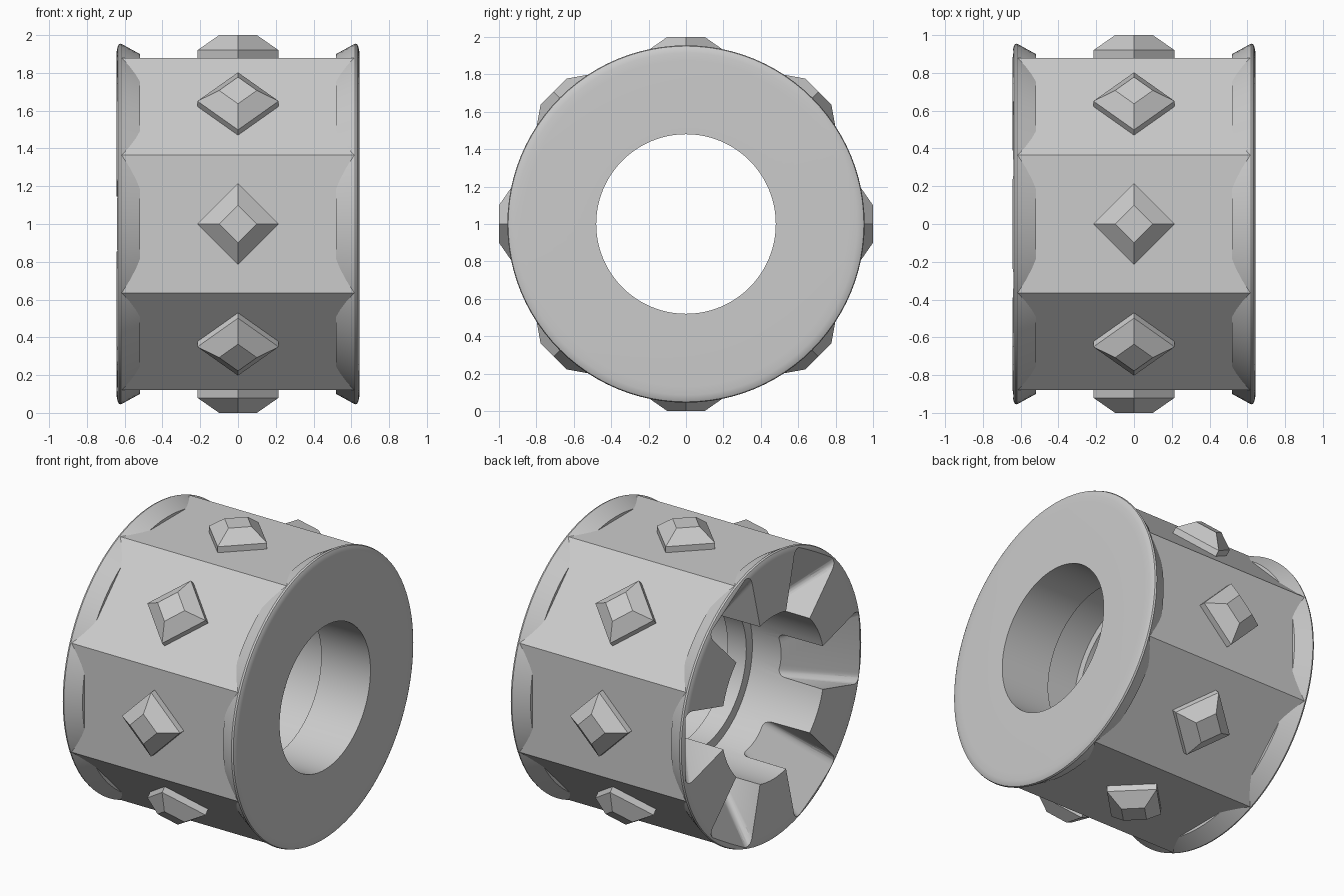
import bpy, bmesh, math
from mathutils import Matrix, Vector

cube = bpy.data.objects.get("Cube")
if cube:
    bpy.data.objects.remove(cube, do_unlink=True)

grey = bpy.data.materials.new("plain grey")
grey.use_nodes = True
grey.diffuse_color = (0.6, 0.6, 0.6, 1)
grey.node_tree.nodes["Principled BSDF"].inputs["Base Color"].default_value = (0.6, 0.6, 0.6, 1)

CENTRE = Vector((0, 0, 1))
SIDES = 8
SPOKES = 6


def add_object(name, bm):
    bmesh.ops.recalc_face_normals(bm, faces=bm.faces)
    mesh = bpy.data.meshes.new(name)
    bm.to_mesh(mesh)
    bm.free()
    mesh.materials.append(grey)
    obj = bpy.data.objects.new(name, mesh)
    obj.location = CENTRE
    bpy.context.collection.objects.link(obj)
    return obj


def around(turn):
    """Rotate about the axle by a fraction of a turn, starting from straight up."""
    return Matrix.Rotation(turn * math.tau, 4, 'X')


def lathe(name, profile, steps, turn=0.0):
    """Spin a closed (x, radius) profile about the axle."""
    bm = bmesh.new()
    rings = []
    for s in range(steps):
        a = math.tau * (s + turn) / steps
        rings.append([bm.verts.new((x, r * math.sin(a), r * math.cos(a))) for x, r in profile])
    n = len(profile)
    for s in range(steps):
        p, q = rings[s], rings[(s + 1) % steps]
        for k in range(n):
            bm.faces.new((p[k], p[(k + 1) % n], q[(k + 1) % n], q[k]))
    return add_object(name, bm)


def carve(obj, cutter):
    """Subtract the cutter and keep the result as plain mesh."""
    cut = obj.modifiers.new("pockets", 'BOOLEAN')
    cut.operation = 'DIFFERENCE'
    cut.solver = 'EXACT'
    cut.object = cutter
    bpy.context.view_layer.update()
    graph = bpy.context.evaluated_depsgraph_get()
    baked = bpy.data.meshes.new_from_object(obj.evaluated_get(graph))
    obj.modifiers.clear()
    obj.data = baked


# Core with flared flanges, rounded rims and a bore holding an inner collar
rim = [(0.52, 0.87), (0.52, 0.90), (0.62, 0.955), (0.631, 0.951),
       (0.638, 0.937), (0.642, 0.915), (0.644, 0.87)]
left_rim = [(-x, r) for x, r in reversed(rim)]
bore = [(0.644, 0.48), (0.28, 0.48), (0.28, 0.53), (0.03, 0.53), (0.03, 0.48),
        (-0.11, 0.48), (-0.11, 0.545), (-0.644, 0.545)]
core = lathe("wheel_core", rim + bore + left_rim, 96)

# Eight-sided tread sleeve, flat on top
corner = 1 / math.cos(math.pi / SIDES)
sleeve_profile = [(-0.615, 0.88 * corner), (0.615, 0.88 * corner),
                  (0.615, 0.80 * corner), (-0.615, 0.80 * corner)]
sleeve = lathe("tread_sleeve", sleeve_profile, SIDES, 0.5)

# Sloping pockets with radial sides that leave six spokes on the open side
bm = bmesh.new()
for i in range(SPOKES):
    part = bmesh.new()
    bmesh.ops.create_cube(part, size=1)
    floor = set()
    for v in part.verts:
        outer, deep, side = v.co.z > 0, v.co.x > 0, math.copysign(1, v.co.y)
        if deep:
            floor.add(v)
        radius = 0.95 if outer else 0.40
        width = radius * math.tan(math.radians(15.5)) * (0.94 if deep else 1.0)
        depth = (-0.665 if outer else -0.20) if deep else -0.72
        v.co = (depth, side * width, radius)
    edges = [e for e in part.edges if all(v in floor for v in e.verts)
             and abs(e.verts[0].co.z - e.verts[1].co.z) > 0.1]
    bmesh.ops.bevel(part, geom=edges, offset=0.04, segments=4, profile=0.5, affect='EDGES')
    part.transform(around((i + 0.5) / SPOKES))
    temp = bpy.data.meshes.new("pocket")
    part.to_mesh(temp)
    part.free()
    bm.from_mesh(temp)
    bpy.data.meshes.remove(temp)
# Pockets sit level with the axle at front and back
bm.transform(around(0.25 - 0.5 / SPOKES))
pockets = add_object("pocket_cutter", bm)
pockets.hide_render = True
pockets.hide_viewport = True
carve(core, pockets)
carve(sleeve, pockets)
bpy.data.objects.remove(pockets, do_unlink=True)

bpy.ops.object.select_all(action='DESELECT')
core.select_set(True)
bpy.context.view_layer.objects.active = core
bpy.ops.object.shade_smooth_by_angle(angle=math.radians(32))

# Diamond studs: a short base under a tapered top, one per flat
for i in range(SIDES):
    bm = bmesh.new()
    levels = [(0.86, 0.215), (0.92, 0.215), (1.0, 0.1)]
    loops = [[bm.verts.new((r * math.cos(k * math.pi / 2), r * math.sin(k * math.pi / 2), z))
              for k in range(4)] for z, r in levels]
    for low, high in zip(loops, loops[1:]):
        for k in range(4):
            j = (k + 1) % 4
            bm.faces.new((low[k], low[j], high[j], high[k]))
    bm.faces.new(loops[0][::-1])
    bm.faces.new(loops[-1])
    bm.transform(around(i / SIDES))
    add_object(f"tread_stud_{i + 1}", bm)
